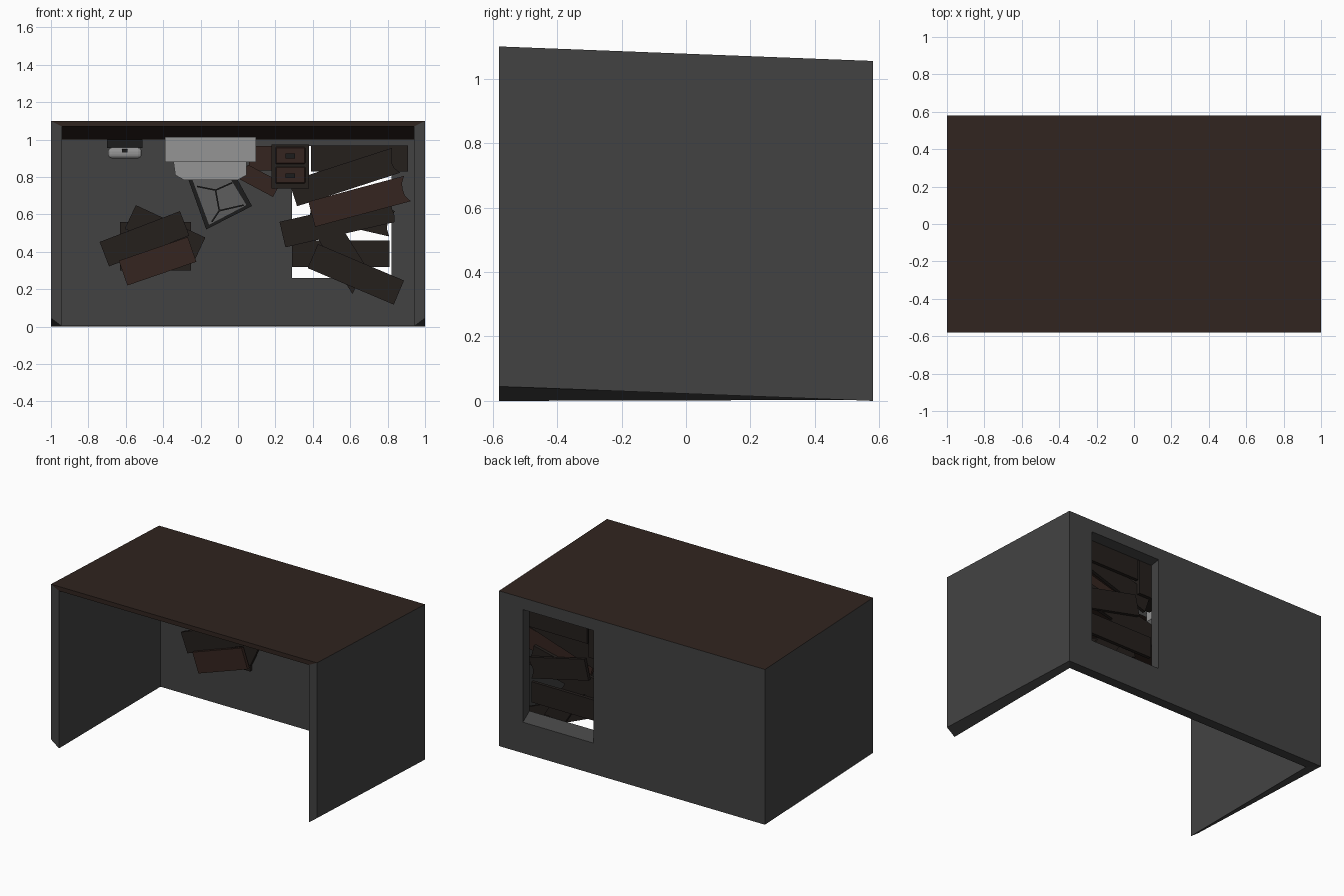
import bpy, bmesh, math, random
from mathutils import Vector, Matrix

if "Cube" in bpy.data.objects:
    bpy.data.objects.remove(bpy.data.objects["Cube"])
random.seed(4)

def mat(name, c):
    m = bpy.data.materials.new(name)
    m.diffuse_color = (*c, 1)
    m.use_nodes = True
    m.node_tree.nodes["Principled BSDF"].inputs["Base Color"].default_value = m.diffuse_color
    return m

WALL = mat("dark_plaster", (0.055, 0.055, 0.055))
ROOF = mat("roof_brown", (0.03, 0.018, 0.014))
DARK = mat("dark_wood", (0.018, 0.014, 0.012))
BROWN = mat("brown_wood", (0.035, 0.018, 0.014))
BLACK = mat("black_trim", (0.012, 0.012, 0.012))
PANEL = mat("panel_grey", (0.11, 0.11, 0.11))
LIGHT = mat("light_grey", (0.3, 0.3, 0.3))

def finish(bm, name, *mats):
    bmesh.ops.remove_doubles(bm, verts=bm.verts, dist=1e-5)
    bmesh.ops.recalc_face_normals(bm, faces=bm.faces)
    me = bpy.data.meshes.new(name)
    bm.to_mesh(me)
    bm.free()
    for m in mats:
        me.materials.append(m)
    ob = bpy.data.objects.new(name, me)
    bpy.context.collection.objects.link(ob)
    return ob

def prism(name, pts, y0, y1, m, loc=(0, 0), ang=0):
    """Extrude an x-z outline from y0 to y1, turned by ang and moved to loc."""
    bm = bmesh.new()
    f = bm.faces.new([bm.verts.new((x, y0, z)) for x, z in pts])
    ext = bmesh.ops.extrude_face_region(bm, geom=[f])
    vs = [v for v in ext["geom"] if isinstance(v, bmesh.types.BMVert)]
    bmesh.ops.translate(bm, verts=vs, vec=(0, y1 - y0, 0))
    M = Matrix.Translation((loc[0], 0, loc[1])) @ Matrix.Rotation(-math.radians(ang), 4, 'Y')
    bmesh.ops.transform(bm, matrix=M, verts=bm.verts)
    return finish(bm, name, m)

def box(name, x0, x1, z0, z1, y0, y1, m, bevel=0, seg=1):
    ob = prism(name, [(x0, z0), (x1, z0), (x1, z1), (x0, z1)], y0, y1, m)
    if bevel:
        b = ob.modifiers.new("bevel", 'BEVEL')
        b.width, b.segments = bevel, seg
    return ob

# Open room shell: slanted thick walls, ceiling, back wall with window hole
bm = bmesh.new()
def quad(a, b, c, d, mi=0):
    bm.faces.new([bm.verts.new(p) for p in (a, b, c, d)]).material_index = mi

FY, BY, IY = -0.58, 0.58, 0.51
for s in (-1, 1):
    of_t, ob_t = (s, FY, 1.1), (s, BY, 1.055)
    of_b, ob_b = (s, FY, 0.045), (s, BY, 0)
    if_t, ib_t = (s * .94, FY, 1.07), (s * .94, IY, 1.0)
    if_b, ib_b = (s * .94, FY, 0), (s * .94, IY, 0.003)
    quad(of_b, ob_b, ob_t, of_t)
    quad(if_b, ib_b, ib_t, if_t)
    quad(of_b, of_t, if_t, if_b)
    quad(of_b, ob_b, ib_b, if_b)
quad((-1, FY, 1.1), (1, FY, 1.1), (1, BY, 1.055), (-1, BY, 1.055), 1)
quad((-.94, FY, 1.07), (.94, FY, 1.07), (.94, IY, 1.0), (-.94, IY, 1.0), 1)
quad((-1, FY, 1.1), (1, FY, 1.1), (.94, FY, 1.07), (-.94, FY, 1.07), 1)
quad((-1, BY, 0), (1, BY, 0), (.94, IY, .003), (-.94, IY, .003))

def ring(outer, inner):
    for i in range(4):
        j = (i + 1) % 4
        quad(outer[i], outer[j], inner[j], inner[i])

def rect(x0, x1, z0, z1, y):
    return [(x0, y, z0), (x1, y, z0), (x1, y, z1), (x0, y, z1)]

hole_out = rect(.29, .82, .21, .975, BY)
hole_in = rect(.29, .82, .26, .965, IY)
ring(rect(-1, 1, 0, 1.055, BY), hole_out)
ring(rect(-.94, .94, .003, 1.0, IY), hole_in)
ring(hole_out, hole_in)
finish(bm, "room_shell", WALL, ROOF)

# Boards nailed over the window and over the wall on the left
def board(name, x, z, length, ang, y, m, w=0.14, ragged=False):
    h, l = w / 2, length / 2
    pts = [(-l, -h), (l, -h)]
    if ragged:
        pts += [(l + random.uniform(-.03, .01), -h + w * k / 4) for k in (1, 2, 3)]
    pts += [(l, h), (-l, h)]
    prism(name, pts, y - 0.022, y, m, (x, z), ang)

window_boards = [
    (.65, .90, .52, 0, .505, DARK, False), (.55, .39, .52, 0, .505, DARK, False),
    (.61, .60, .44, -13, .505, DARK, True), (.57, .80, .58, 18, .482, DARK, True),
    (.53, .56, .60, 13, .482, DARK, True), (.56, .39, .42, -58, .482, DARK, True),
    (.63, .28, .50, -23, .459, DARK, False), (.65, .67, .53, 15, .459, BROWN, True)]
for i, (x, z, l, a, y, m, r) in enumerate(window_boards):
    board(f"window_board_{i}", x, z, l, a, y, m, ragged=r)
wall_boards = [
    (-.44, .49, .38, 0, .508, DARK), (-.44, .37, .38, 0, .508, DARK),
    (-.39, .50, .41, -25, .486, DARK), (-.50, .47, .46, 21, .464, DARK),
    (-.43, .35, .39, 19, .442, BROWN)]
for i, (x, z, l, a, y, m) in enumerate(wall_boards):
    board(f"wall_board_{i}", x, z, l, a, y, m)

# Light grey stepped unit under the ceiling
prism("hanging_unit", [(-.39, .88), (-.39, 1.015), (.095, 1.015), (.095, .88)], .12, .5, LIGHT)
prism("hanging_unit_base", [(-.345, .88), (-.335, .81), (-.29, .785), (.0, .785),
                            (.045, .81), (.045, .88)], .17, .5, LIGHT)

# Broken panel hanging below it, with frame and cracks
prism("panel_frame", [(-.27, .80), (-.17, .52), (.075, .645), (-.01, .80)], .40, .43, BLACK)
prism("panel_face", [(-.245, .79), (-.155, .545), (.045, .65), (-.04, .79)], .394, .40, PANEL)
cracks = [((-.22, .75), (-.12, .73)), ((-.12, .73), (-.10, .62)), ((-.12, .73), (-.03, .77)),
          ((-.10, .62), (.03, .65)), ((-.10, .62), (-.14, .56))]
for i, (a, b) in enumerate(cracks):
    d = Vector(b) - Vector(a)
    c = (Vector(a) + Vector(b)) / 2
    board(f"panel_crack_{i}", c.x, c.y, d.length, math.degrees(math.atan2(d.y, d.x)),
          .394, BLACK, .008)

# Small drawer cabinet and loose boards beside it
box("cabinet_body", .18, .38, .74, .975, .36, .505, DARK)
for i, z in enumerate((.765, .87)):
    box(f"cabinet_drawer_{i}", .20, .36, z, z + .09, .35, .36, BROWN, .006)
    box(f"drawer_handle_{i}", .255, .305, z + .03, z + .055, .338, .35, BLACK)
board("loose_board_0", .12, .90, .12, 0, .47, BROWN, .13)
board("loose_board_1", .12, .78, .20, -28, .45, BROWN, .09)

# Small wall lamp with bracket
box("lamp_bracket", -.70, -.51, .955, 1.0, .40, .51, BLACK)
box("lamp_body", -.695, -.515, .90, .957, .38, .50, LIGHT, .02, 3)
box("lamp_switch", -.62, -.59, .93, .95, .372, .385, BLACK)
